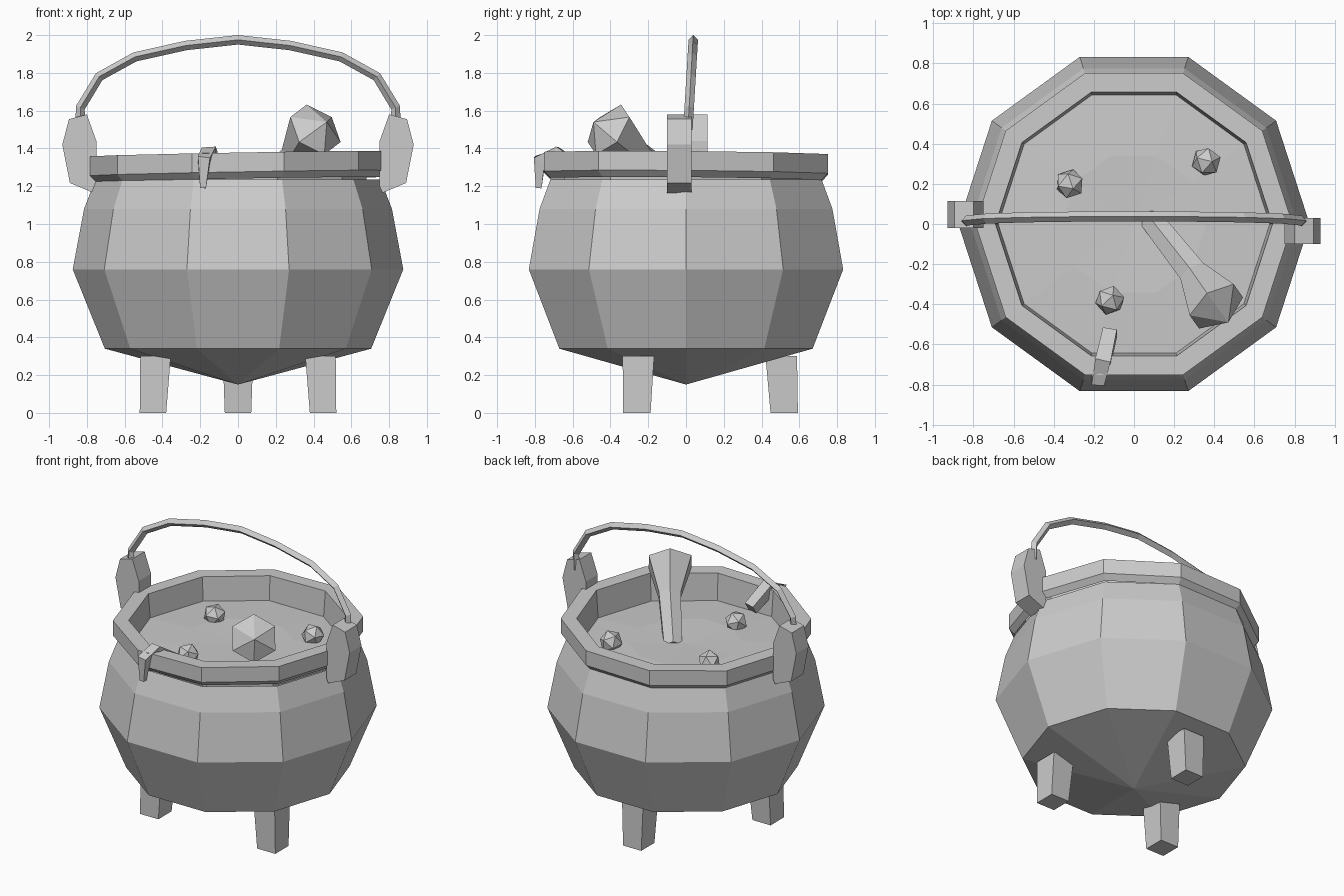
import bpy, bmesh
from math import sin, cos, pi, tau
from mathutils import Vector, Matrix

cube = bpy.data.objects.get("Cube")
if cube:
    bpy.data.objects.remove(cube, do_unlink=True)

grey = bpy.data.materials.new("plain grey")
grey.use_nodes = True
COLOUR = (0.6, 0.6, 0.6, 1)
grey.diffuse_color = COLOUR
grey.node_tree.nodes["Principled BSDF"].inputs["Base Color"].default_value = COLOUR


def finish(bm, name):
    bmesh.ops.recalc_face_normals(bm, faces=bm.faces)
    mesh = bpy.data.meshes.new(name)
    bm.to_mesh(mesh)
    bm.free()
    mesh.materials.append(grey)
    obj = bpy.data.objects.new(name, mesh)
    bpy.context.scene.collection.objects.link(obj)
    return obj


def bridge(bm, a, b):
    """Join two rings; a ring of one vertex is a point."""
    n = max(len(a), len(b))
    for i in range(n):
        j = (i + 1) % n
        quad = [a[i % len(a)], a[j % len(a)], b[j % len(b)], b[i % len(b)]]
        bm.faces.new(list(dict.fromkeys(quad)))


def lathe(name, profile, sides=10, tilt_from=None):
    bm = bmesh.new()
    rings = []
    for r, z in profile:
        count = sides if r else 1
        ring = []
        for i in range(count):
            x, y = r * cos(tau * i / sides), r * sin(tau * i / sides)
            lean = 0.018 * x - 0.008 * y if tilt_from and z > tilt_from else 0
            ring.append(bm.verts.new((x, y, z + lean)))
        rings.append(ring)
    for a, b in zip(rings, rings[1:]):
        bridge(bm, a, b)
    return finish(bm, name)


def sweep(name, path, radii, sides, ref, turn=0.0):
    """Faceted tube along a path; radius 0 makes a pointed end."""
    bm = bmesh.new()
    pts = [Vector(p) for p in path]
    rings = []
    for k, (p, r) in enumerate(zip(pts, radii)):
        t = (pts[min(k + 1, len(pts) - 1)] - pts[max(k - 1, 0)]).normalized()
        side = t.cross(Vector(ref)).normalized()
        up = side.cross(t)
        angles = [turn + tau * i / sides for i in range(sides if r else 1)]
        rings.append([bm.verts.new(p + r * (cos(a) * side + sin(a) * up)) for a in angles])
    for a, b in zip(rings, rings[1:]):
        bridge(bm, a, b)
    for ring in (rings[0], rings[-1]):
        if len(ring) > 2:
            bm.faces.new(ring)
    return finish(bm, name)


# Pot body with its pointed underside
lathe("pot_body", [(0, 0.15), (0.705, 0.34), (0.875, 0.76), (0.815, 1.08), (0.755, 1.235)])

# Rim collar, leaning slightly, with the inner wall below it
lathe("pot_rim", [(0.755, 1.235), (0.79, 1.27), (0.79, 1.372), (0.69, 1.372), (0.675, 1.18)],
      tilt_from=1.2)

# Broth surface
lathe("broth", [(0.69, 1.195), (0.36, 1.21), (0, 1.2)])

# Three tapered feet
for name, angle in (("back_foot", 90), ("left_foot", 330), ("right_foot", 210)):
    a = angle * pi / 180
    x, y = 0.52 * cos(a), 0.52 * sin(a)
    bm = bmesh.new()
    bmesh.ops.create_cube(bm, size=1, matrix=Matrix.Translation((x, y, 0.15))
                          @ Matrix.Diagonal((0.14, 0.145, 0.30, 1)))
    for v in bm.verts:
        if v.co.z > 0.2:
            v.co.x = x * 0.97 + (v.co.x - x) * 1.15
            v.co.y = y * 0.97 + (v.co.y - y) * 1.15
    finish(bm, name)

# Side lugs holding the handle
LUG = [(0.80, 1.58), (0.895, 1.555), (0.93, 1.42), (0.89, 1.217), (0.765, 1.165),
       (0.75, 1.2), (0.75, 1.44)]
for name, s, y0, y1 in (("left_lug", 1, -0.10, 0.03), ("right_lug", -1, -0.02, 0.115)):
    bm = bmesh.new()
    front, back = [[bm.verts.new((s * x, y, z)) for x, z in LUG] for y in (y0, y1)]
    bridge(bm, front, back)
    bm.faces.new(front)
    bm.faces.new(back)
    finish(bm, name)

# Arched handle with a diamond section
HALF = [(0.835, 1.5), (0.835, 1.615), (0.735, 1.78), (0.545, 1.885), (0.275, 1.945)]
arch = [(-x, z) for x, z in HALF] + [(0, 1.975)] + HALF[::-1]
sweep("handle", [(x, 0.01 + 0.06 * (z - 1.5), z) for x, z in arch],
      [0.025] * len(arch), 4, (0, 1, 0))

# Stirring stick with a flared end
sweep("stirring_stick",
      [(0.08, 0.03, 1.16), (0.30, -0.25, 1.36), (0.41, -0.41, 1.50), (0.47, -0.49, 1.54)],
      [0.065, 0.08, 0.155, 0], 6, (0, 0, 1), pi / 6)

# Bent hook over the front of the rim
sweep("rim_hook",
      [(-0.12, -0.54, 1.27), (-0.155, -0.69, 1.37), (-0.18, -0.775, 1.34), (-0.185, -0.78, 1.19)],
      [0.05, 0.055, 0.045, 0.022], 4, (1, 0, 0), pi / 4)

# Chunks floating in the broth
for i, (x, y) in enumerate([(-0.32, 0.20), (0.36, 0.31), (-0.12, -0.38)]):
    bm = bmesh.new()
    bmesh.ops.create_icosphere(bm, subdivisions=1, radius=0.075,
                               matrix=Matrix.Translation((x, y, 1.235))
                               @ Matrix.Rotation(0.6 + i, 4, "Z") @ Matrix.Rotation(0.4, 4, "X"))
    finish(bm, f"chunk_{i + 1}")
